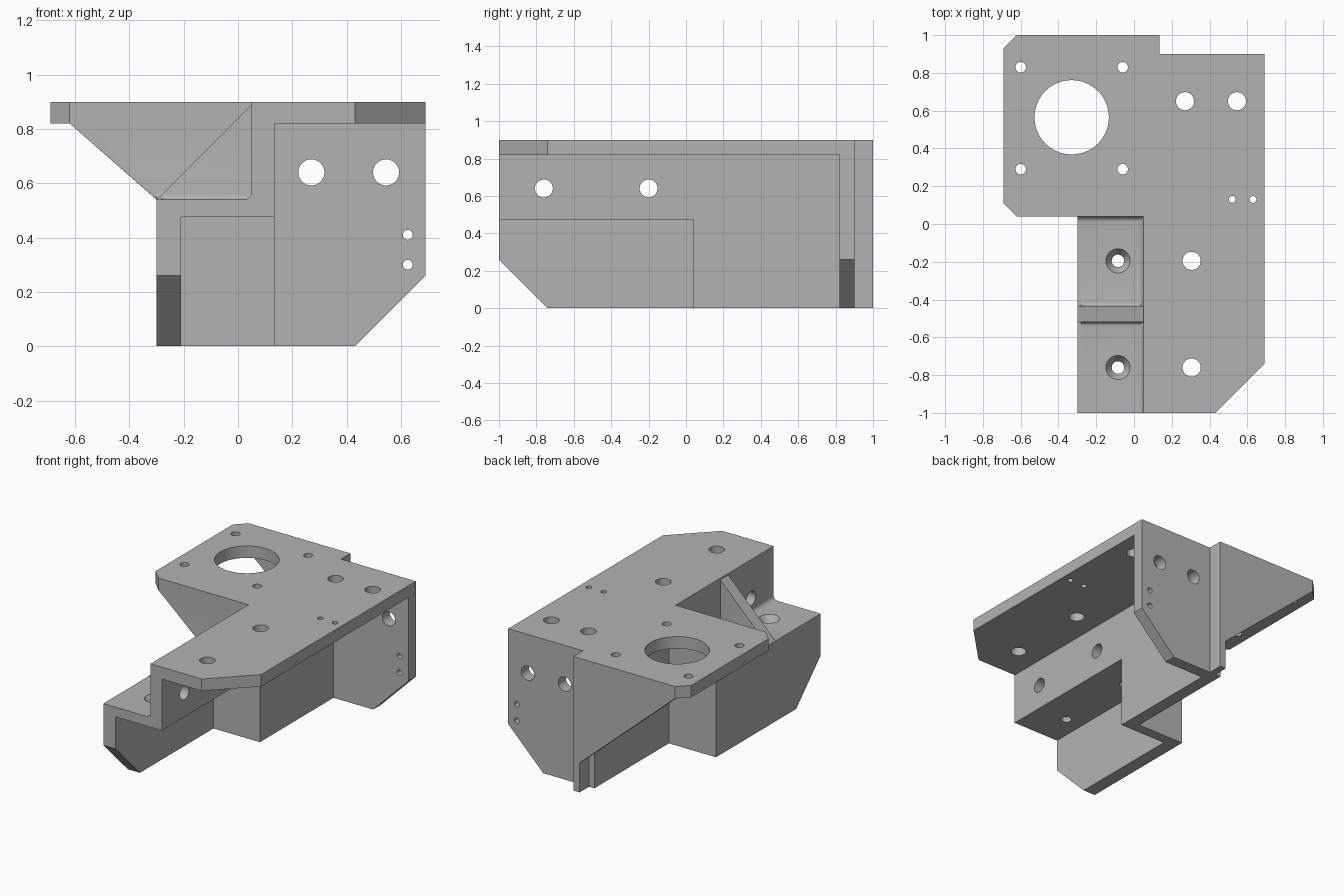
import bpy, math
from mathutils import Vector, Matrix

cube = bpy.data.objects.get("Cube")
if cube:
    bpy.data.objects.remove(cube, do_unlink=True)

grey = bpy.data.materials.new("mid_grey")
grey.use_nodes = True
grey.diffuse_color = (0.45, 0.45, 0.45, 1)
grey.node_tree.nodes["Principled BSDF"].inputs["Base Color"].default_value = grey.diffuse_color

AXES = {"x": lambda a, b, t: (t, a, b),
        "y": lambda a, b, t: (a, t, b),
        "z": lambda a, b, t: (a, b, t)}
helpers = []


def prism(name, axis, profile, start, end, end_profile=None):
    """Extrude a 2D profile along an axis; the end may use another profile."""
    n = len(profile)
    place = AXES[axis]
    verts = [place(a, b, start) for a, b in profile]
    verts += [place(a, b, end) for a, b in end_profile or profile]
    faces = [tuple(range(n)), tuple(range(n, 2 * n))]
    faces += [(i, (i + 1) % n, (i + 1) % n + n, i + n) for i in range(n)]
    mesh = bpy.data.meshes.new(name)
    mesh.from_pydata(verts, [], faces)
    import bmesh
    bm = bmesh.new()
    bm.from_mesh(mesh)
    bmesh.ops.recalc_face_normals(bm, faces=bm.faces)
    bm.to_mesh(mesh)
    bm.free()
    obj = bpy.data.objects.new(name, mesh)
    bpy.context.scene.collection.objects.link(obj)
    return obj


def box(a0, a1, b0, b1):
    return [(a0, b0), (a1, b0), (a1, b1), (a0, b1)]


def circle(a, b, r, n=40):
    return [(a + r * math.cos(i * math.tau / n), b + r * math.sin(i * math.tau / n))
            for i in range(n)]


def fillet(a, b, sa, sb, r=0.03, n=6):
    """Concave corner profile, sunk slightly into both neighbouring walls."""
    e = 0.01
    arc = [(a + sa * r * (1 - math.sin(i / n * math.pi / 2)),
            b + sb * r * (1 - math.cos(i / n * math.pi / 2))) for i in range(n + 1)]
    return [(a - sa * e, b - sb * e), (a + sa * r, b - sb * e)] + arc + [(a - sa * e, b + sb * r)]


def combine(body, operand, operation):
    mod = body.modifiers.new(operand.name, "BOOLEAN")
    mod.operation, mod.object, mod.solver = operation, operand, "EXACT"
    operand.hide_render = True
    helpers.append(operand)


# Top plate with chamfered corners
bracket = prism("bracket", "z", [
    (0.05, -1), (0.43, -1), (0.69, -0.74), (0.69, 0.9), (0.135, 0.9), (0.135, 1),
    (-0.62, 1), (-0.69, 0.93), (-0.69, 0.11), (-0.62, 0.04), (0.05, 0.04)], 0.82, 0.9)

parts = [
    # Upright web: shallow at the front, full height at the back
    prism("web", "x", [(-1, 0.475), (0.04, 0.475), (0.04, 0), (0.9, 0), (0.9, 0.9), (-1, 0.9)],
          0.05, 0.135),
    # Back wall with a chamfered lower corner
    prism("back_wall", "y", [(0.1, 0), (0.43, 0), (0.69, 0.26), (0.69, 0.9), (0.1, 0.9)], 0.82, 0.9),
    # Lower shelf and its outer skirt
    prism("shelf", "z", box(-0.3, 0.1, -1, 0.08), 0.475, 0.54),
    prism("skirt", "x", [(-1, 0.26), (-0.74, 0), (0.08, 0), (0.08, 0.54), (-1, 0.54)], -0.3, -0.21),
    # Cross wall that flares out under the plate
    prism("cross_wall", "y", [(-0.62, 0.82), (-0.3, 0.54), (-0.3, 0), (0.135, 0),
                              (0.135, 0.86), (-0.62, 0.86)], 0.04, 0.11),
    # Rear gusset and the narrow column it runs into
    prism("rear_gusset", "y", [(-0.62, 0.82), (0.11, 0.18), (0.11, 0.86), (-0.62, 0.86)], 0.91, 1),
    prism("rear_column", "z", box(0.09, 0.135, 0.85, 1), 0, 0.9),
    # Triangular rib on the shelf
    prism("shelf_rib", "y", [(-0.3, 0.54), (-0.3, 0.5), (0.08, 0.5), (0.08, 0.89), (0.05, 0.89)],
          -0.52, -0.435),
    # Rounded inner corners of the shelf
    prism("web_fillet", "y", fillet(0.05, 0.54, -1, 1), -1, 0.06),
    prism("cross_wall_fillet", "x", fillet(0.04, 0.54, -1, 1), -0.3, 0.07),
    prism("rib_front_fillet", "x", fillet(-0.52, 0.54, -1, 1, 0.02), -0.28, 0.07),
    prism("rib_rear_fillet", "x", fillet(-0.435, 0.54, 1, 1, 0.02), -0.28, 0.07),
]
for part in parts:
    combine(bracket, part, "UNION")

# Drilled holes: axis, start, end, then centre and radius of each
drills = [
    ("z", 0.75, 0.95, [(-0.33, 0.565, 0.197), (0.27, 0.65, 0.048), (0.545, 0.65, 0.048),
                       (0.305, -0.195, 0.048), (0.305, -0.76, 0.048),
                       (0.52, 0.13, 0.018), (0.63, 0.13, 0.018)]
     + [(x, y, 0.028) for x in (-0.6, -0.06) for y in (0.29, 0.83)]),
    ("y", 0.78, 0.95, [(0.27, 0.64, 0.048), (0.545, 0.64, 0.048),
                       (0.625, 0.41, 0.018), (0.625, 0.3, 0.018)]),
    ("x", 0, 0.2, [(-0.76, 0.64, 0.048), (-0.2, 0.64, 0.048)]),
    ("z", 0.4, 0.6, [(-0.085, -0.76, 0.033), (-0.085, -0.195, 0.033)]),
]
for axis, start, end, holes in drills:
    for a, b, r in holes:
        combine(bracket, prism("hole_cutter", axis, circle(a, b, r), start, end), "DIFFERENCE")

# Countersinks in the shelf
for y in (-0.76, -0.195):
    sink = prism("countersink_cutter", "z", circle(-0.085, y, 0.03), 0.49, 0.55,
                 circle(-0.085, y, 0.071))
    combine(bracket, sink, "DIFFERENCE")

# Bake the solid and drop the helpers
depsgraph = bpy.context.evaluated_depsgraph_get()
solid = bpy.data.meshes.new_from_object(bracket.evaluated_get(depsgraph))
bracket.modifiers.clear()
bracket.data = solid
for helper in helpers:
    bpy.data.objects.remove(helper, do_unlink=True)
solid.materials.clear()
solid.materials.append(grey)
for poly in solid.polygons:
    poly.material_index = 0

bpy.ops.object.select_all(action="DESELECT")
bracket.select_set(True)
bpy.context.view_layer.objects.active = bracket
bpy.ops.object.shade_smooth_by_angle(angle=math.radians(30))
